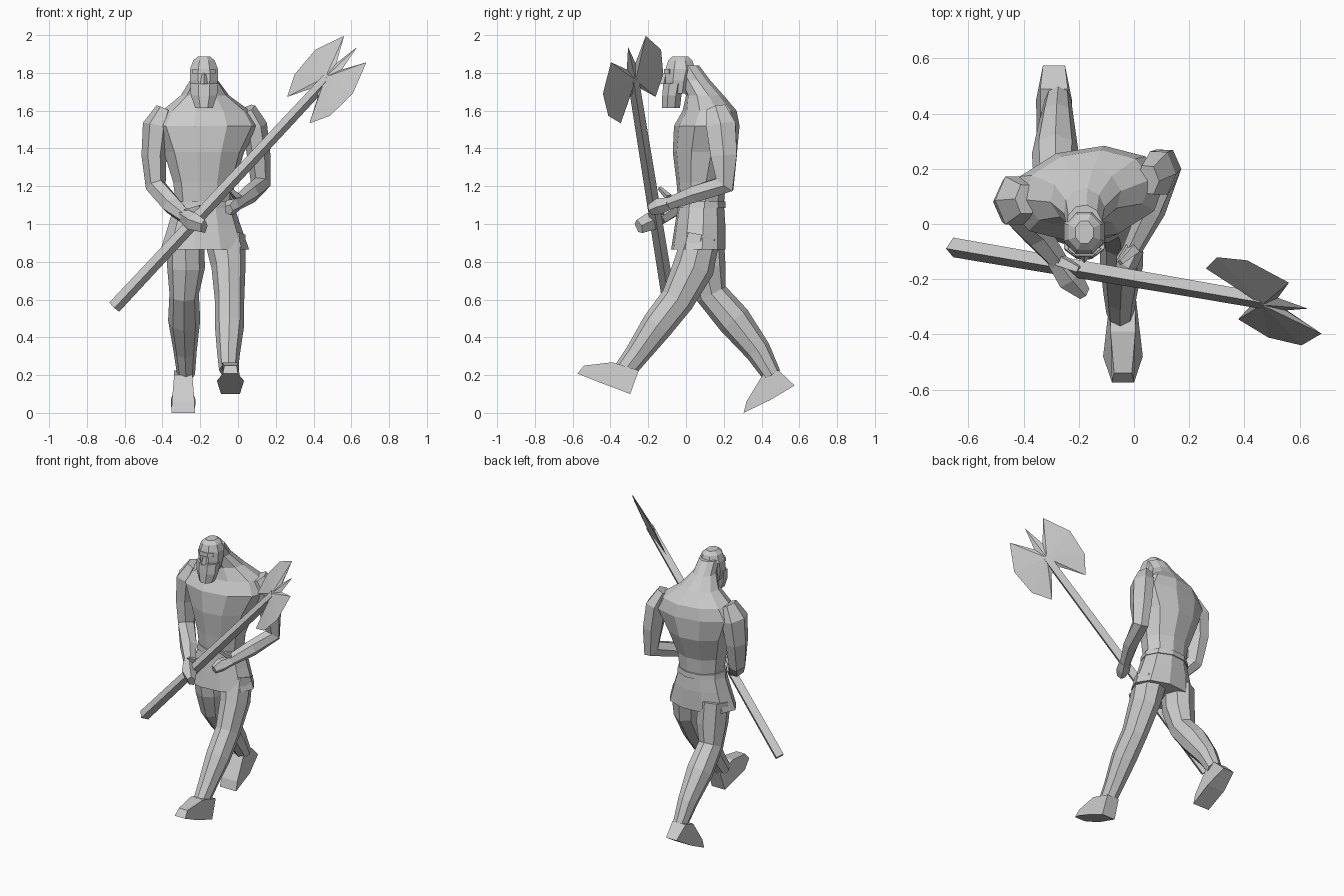
import bpy, bmesh, math
from mathutils import Vector


def build(name, rows, cap=True):
    """Skin a stack of equal-length vertex loops into a flat-shaded object."""
    bm = bmesh.new()
    loops = [[bm.verts.new(p) for p in row] for row in rows]
    n = len(loops[0])
    for a, b in zip(loops, loops[1:]):
        for i in range(n):
            j = (i + 1) % n
            bm.faces.new((a[i], a[j], b[j], b[i]))
    if cap:
        bm.faces.new(loops[0])
        bm.faces.new(loops[-1])
    bmesh.ops.recalc_face_normals(bm, faces=bm.faces)
    me = bpy.data.meshes.new(name)
    bm.to_mesh(me)
    bm.free()
    ob = bpy.data.objects.new(name, me)
    bpy.context.collection.objects.link(ob)
    return ob


def stack(name, rings, n=10, yaw=0, start=0):
    """Horizontal elliptical rings (x, y, z, rx, ry)."""
    c, s = math.cos(math.radians(yaw)), math.sin(math.radians(yaw))
    rows = []
    for x, y, z, rx, ry in rings:
        row = []
        for i in range(n):
            a = 2 * math.pi * i / n + math.radians(start)
            u, v = rx * math.cos(a), ry * math.sin(a)
            row.append((x + u * c - v * s, y + u * s + v * c, z))
        rows.append(row)
    return build(name, rows)


def limb(name, rings, n=6):
    """Rings (x, y, z, width, depth) set square to the path."""
    pts = [Vector(r[:3]) for r in rings]
    rows = []
    for i, r in enumerate(rings):
        t = (pts[min(i + 1, len(pts) - 1)] - pts[max(i - 1, 0)]).normalized()
        side = Vector((1, 0, 0))
        side = (side - t * side.dot(t)).normalized()
        up = t.cross(side)
        rows.append([pts[i] + side * r[3] * math.cos(2 * math.pi * k / n)
                     + up * r[4] * math.sin(2 * math.pi * k / n) for k in range(n)])
    return build(name, rows)


def foot(name, cx, profile):
    """Side profile (y, z, half width) mirrored to both sides."""
    return build(name, [[(cx + s * w, y, z) for y, z, w in profile] for s in (-1, 1)])


# Tunic skirt, torso with sloping neck
stack("skirt", [(-.175, .065, .865, .235, .145), (-.178, .075, 1.0, .19, .135),
                (-.18, .08, 1.11, .155, .122)], yaw=5)
stack("belt", [(-.18, .08, 1.085, .168, .132), (-.18, .08, 1.12, .162, .13)], yaw=6)
stack("torso", [(-.18, .08, 1.10, .15, .12), (-.18, .08, 1.22, .165, .13),
                (-.18, .10, 1.38, .215, .17), (-.17, .11, 1.52, .285, .17),
                (-.17, .125, 1.60, .235, .14), (-.175, .10, 1.68, .13, .10),
                (-.18, .05, 1.76, .075, .08), (-.18, .0, 1.84, .065, .07)], yaw=9)

# Head, beard, nose, brow
stack("head", [(-.18, -.045, 1.69, .065, .065), (-.18, -.04, 1.76, .08, .075),
               (-.18, -.03, 1.82, .08, .085), (-.18, -.03, 1.865, .062, .07),
               (-.18, -.03, 1.887, .035, .045)], n=8, start=22.5)
stack("beard", [(-.18, -.08, 1.615, .05, .052), (-.18, -.075, 1.68, .075, .055),
                (-.18, -.065, 1.745, .08, .06)], n=8, start=22.5)
stack("nose", [(-.18, -.118, 1.742, .02, .024), (-.18, -.105, 1.80, .01, .014)],
      n=4, start=0)
stack("brow", [(-.18, -.09, 1.795, .062, .032), (-.18, -.09, 1.82, .06, .03)], n=6)

# Legs in mid stride
limb("front_leg", [(-.07, .08, .93, .11, .10), (-.05, .04, .77, .09, .11),
                   (-.045, -.045, .60, .078, .09), (-.045, -.15, .465, .078, .085),
                   (-.05, -.26, .31, .06, .065), (-.05, -.325, .225, .05, .058)], n=8)
limb("rear_leg", [(-.28, .09, .93, .10, .11), (-.275, .105, .77, .10, .105),
                  (-.285, .135, .63, .078, .085), (-.285, .255, .49, .085, .09),
                  (-.28, .38, .33, .062, .07), (-.275, .455, .20, .047, .05)], n=8)
foot("front_foot", -.04, [(-.25, .225, .045), (-.295, .10, .05), (-.48, .17, .072),
                          (-.575, .208, .04), (-.54, .25, .032), (-.39, .268, .045)])
foot("rear_foot", -.29, [(.49, .225, .05), (.575, .145, .04), (.45, .07, .065),
                         (.305, .0, .062), (.32, .06, .06), (.405, .20, .048)])

# Arms bent towards the shaft
limb("right_arm", [(-.39, .09, 1.61, .045, .06), (-.43, .085, 1.52, .075, .10),
                   (-.445, .08, 1.36, .066, .085), (-.435, .06, 1.20, .055, .065),
                   (-.35, -.04, 1.10, .055, .05), (-.27, -.14, 1.03, .035, .04)])
limb("left_arm", [(.05, .16, 1.61, .045, .06), (.09, .185, 1.52, .065, .09),
                  (.11, .20, 1.36, .062, .08), (.12, .205, 1.21, .052, .062),
                  (.065, .05, 1.16, .05, .05), (-.01, -.10, 1.105, .035, .035)])

# Hands and thumbs
limb("right_hand", [(-.29, -.12, 1.045, .035, .04), (-.235, -.195, 1.01, .05, .05),
                    (-.18, -.25, .985, .025, .04)], n=5)
limb("right_thumb", [(-.27, -.13, 1.06, .03, .02), (-.20, -.165, 1.09, .015, .015)], n=4)
limb("left_hand", [(.0, -.085, 1.11, .04, .035), (-.03, -.14, 1.095, .045, .045),
                   (-.05, -.19, 1.075, .025, .03)], n=5)
limb("left_thumb", [(.0, -.09, 1.14, .025, .02), (-.05, -.14, 1.19, .012, .012)], n=4)

# Square weapon shaft
butt, centre = Vector((-.655, -.085, .56)), Vector((.475, -.28, 1.77))
limb("axe_shaft", [(*butt, .036, .036), (*centre, .03, .03)], n=4)

# Double axe blade: half outline (along, across) mirrored, thick at the middle
u = (centre - butt).normalized()
v = Vector((-.525, .719, .457))
v = (v - u * v.dot(u)).normalized()
half = [(.09, .032), (.215, .13), (.05, .217), (-.12, .205), (-.23, .13), (-.097, .035)]
outline = [(.229, 0)] + half + [(a, -b) for a, b in reversed(half)]
edge = [centre + u * a + v * b for a, b in outline]
mid = u.cross(v) * .018
rows = [[centre + mid + (p - centre) * .08 for p in edge], edge,
        [centre - mid + (p - centre) * .08 for p in edge]]
build("axe_blade", rows)
